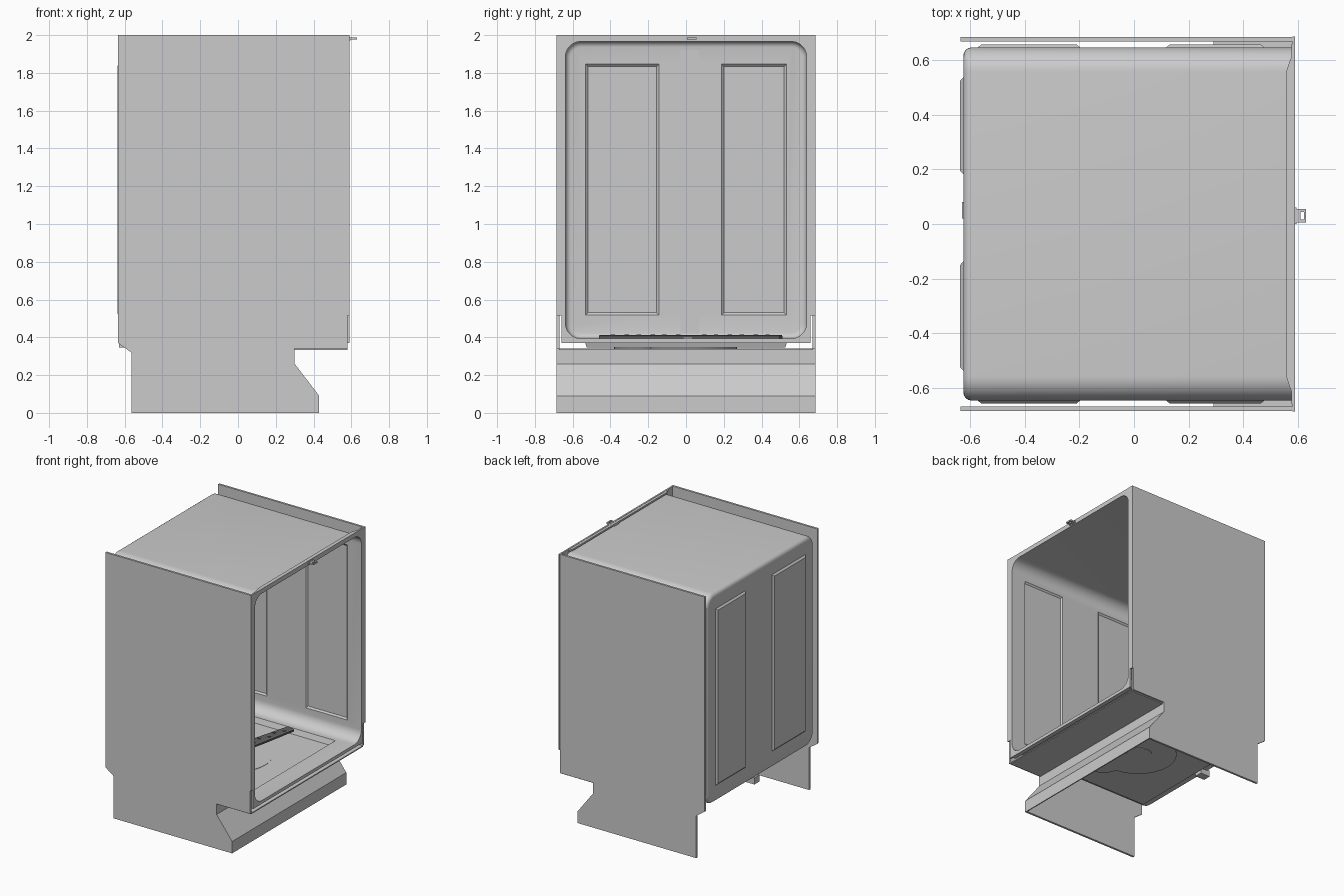
import bpy, bmesh, math
from mathutils import Vector, Matrix

if "Cube" in bpy.data.objects:
    bpy.data.objects.remove(bpy.data.objects["Cube"])


def add_obj(name, bm, smooth=False):
    bmesh.ops.recalc_face_normals(bm, faces=bm.faces[:])
    me = bpy.data.meshes.new(name)
    bm.to_mesh(me)
    bm.free()
    ob = bpy.data.objects.new(name, me)
    bpy.context.collection.objects.link(ob)
    if smooth:
        shade(ob)
    return ob


def activate(ob):
    bpy.ops.object.select_all(action='DESELECT')
    ob.select_set(True)
    bpy.context.view_layer.objects.active = ob


def shade(ob):
    activate(ob)
    bpy.ops.object.shade_smooth_by_angle(angle=math.radians(28))


def hull(name, pts):
    bm = bmesh.new()
    for p in pts:
        bm.verts.new(p)
    bmesh.ops.convex_hull(bm, input=bm.verts[:])
    bmesh.ops.dissolve_limit(bm, angle_limit=0.005, verts=bm.verts[:], edges=bm.edges[:])
    return add_obj(name, bm)


def box(name, x0, x1, y0, y1, z0, z1):
    return hull(name, [(x, y, z) for x in (x0, x1) for y in (y0, y1) for z in (z0, z1)])


def prism(name, prof, y0, y1, axis='y'):
    """Extrude a closed profile: (x, z) along y, or (x, y) along z."""
    place = (lambda a, b, t: (a, t, b)) if axis == 'y' else (lambda a, b, t: (a, b, t))
    bm = bmesh.new()
    f = bm.faces.new([bm.verts.new(place(a, b, y0)) for a, b in prof])
    r = bmesh.ops.extrude_face_region(bm, geom=[f])
    vs = [v for v in r['geom'] if isinstance(v, bmesh.types.BMVert)]
    bmesh.ops.translate(bm, verts=vs, vec=Vector(place(0, 0, y1 - y0)))
    return add_obj(name, bm)


def cylinder(name, loc, r, h, seg=48):
    bm = bmesh.new()
    bmesh.ops.create_cone(bm, cap_ends=True, segments=seg, radius1=r, radius2=r, depth=h,
                          matrix=Matrix.Translation(loc))
    return add_obj(name, bm, True)


def boolean(ob, cutter, op):
    m = ob.modifiers.new('bool', 'BOOLEAN')
    m.operation, m.object, m.solver = op, cutter, 'EXACT'
    activate(ob)
    bpy.ops.object.modifier_apply(modifier=m.name)
    bpy.data.objects.remove(cutter, do_unlink=True)


def rounded(hy, z0, z1, r, seg=10):
    pts = []
    for i, (sy, zc) in enumerate(((1, z1 - r), (-1, z1 - r), (-1, z0 + r), (1, z0 + r))):
        for k in range(seg + 1):
            a = math.pi / 2 * (i + k / seg)
            pts.append((sy * (hy - r) + r * math.cos(a), zc + r * math.sin(a)))
    return pts


Z0, Z1, HY, R, XB, W = 0.385, 1.975, 0.647, 0.09, -0.625, 0.009


def tub_solid(o, front):
    """Rounded box with filleted back edge, shrunk by o."""
    pts, f = [], 0.03
    for x, ins in [(front, 0)] + [(XB + o + f * (1 - math.sin(a)), f * (1 - math.cos(a)))
                                  for a in (0, 0.4, 0.8, 1.2, math.pi / 2)]:
        q = o + ins
        pts += [(x, y, z) for y, z in rounded(HY - q, Z0 + q, Z1 - q, R - q)]
    return hull('tub', pts)


def pad(o, rect, base, top, to3d):
    """Tapered pressing: rect (u0,u1,v0,v1), depth along to3d's third value."""
    u0, u1, v0, v1 = rect
    pts = []
    for d, ins in ((base - 0.02, 0), (base, 0), (top - o, 0.015)):
        q = ins + o * 0.6
        pts += [to3d(u, v, d) for u in (u0 + q, u1 - q) for v in (v0 + q, v1 - q)]
    return hull('pad', pts)


# Pressed panels in the back, sides and floor of the tub
pads = [((-0.54, -0.135, 0.51, 1.855), -XB - 0.002, 0.637, lambda u, v, d: (-d, u, v)),
        ((0.18, 0.54, 0.51, 1.855), -XB - 0.002, 0.637, lambda u, v, d: (-d, u, v)),
        ((-0.54, 0.45, -0.54, 0.54), -Z0 - 0.002, -0.346, lambda u, v, d: (u, v, -d))]
for s in (1, -1):
    for xr in ((-0.575, -0.195), (0.115, 0.48)):
        pads.append(((*xr, 0.51, 1.855), HY - 0.002, 0.657,
                     lambda u, v, d, s=s: (u, s * d, v)))

# Sheet tub, open to +x
tub = tub_solid(0, 0.583)
for p in pads:
    boolean(tub, pad(0, *p), 'UNION')
boolean(tub, tub_solid(W, 0.7), 'DIFFERENCE')
for rect, base, top, fn in pads:
    boolean(tub, pad(W, rect, base - W, top, fn), 'DIFFERENCE')
shade(tub)

# Front frame around the opening
frame = box('front_frame', 0.577, 0.589, -0.66, 0.66, 0.37, 2.0)
hole = rounded(HY - W, Z0 + W, Z1 - W, R - W)
boolean(frame, hull('hole', [(x, y, z) for x in (0.5, 0.7) for y, z in hole]), 'DIFFERENCE')
shade(frame)

# Return lip along the top of the frame, tapering at the corners
prism('frame_top_lip', [(0.589, -0.65), (0.589, 0.65), (0.558, 0.56), (0.558, -0.56)],
      1.985, 1.998, 'z')
box('frame_bottom_lip', 0.555, 0.58, -0.64, 0.64, 0.37, 0.378)

# Outer side panels with folded front flanges
side = [(-0.635, 2), (0.58, 2), (0.58, 0.34), (0.30, 0.34), (0.30, 0.26), (0.43, 0.09),
        (0.43, 0), (-0.565, 0), (-0.565, 0.32), (-0.635, 0.37)]
for s, n in ((1, 'rear'), (-1, 'near')):
    prism('side_panel_' + n, side, s * 0.669, s * 0.685)
    box('side_flange_' + n, 0.58, 0.59, s * 0.657, s * 0.686, 0.515, 2.0)

# Folded kick plate: top shelf, riser, slope and toe
t = 0.008
prism('kick_plate', [(0.58, 0.34), (0.30 - t, 0.34), (0.30 - t, 0.257), (0.43 - t, 0.087),
                     (0.43 - t, 0), (0.43, 0), (0.43, 0.09), (0.30, 0.26),
                     (0.30, 0.34 - t), (0.58, 0.34 - t)], -0.672, 0.672)

# Water duct on the inside of the back wall
box('back_duct', XB + W - 0.003, XB + W + 0.006, -0.03, 0.07, 0.42, 1.92)

# Sump discs under and inside the floor
cylinder('sump_ring', (-0.04, 0, 0.348), 0.27, 0.018)
cylinder('sump_cap', (-0.04, 0.01, 0.344), 0.09, 0.016)
cylinder('sump_side_disc', (0.06, -0.26, 0.347), 0.12, 0.014)
cylinder('spray_pedestal', (-0.02, 0.02, 0.375), 0.05, 0.05, 32)

# Spray arm with a row of nozzles
arm = hull('spray_arm', [(x * k, y * k2, z) for z, k in ((0.393, 1), (0.406, 1), (0.412, 0.7))
                         for x, y, k2 in ((0.045, 0.2, 1), (-0.045, 0.2, 1), (0.045, -0.2, 1),
                                          (-0.045, -0.2, 1), (0.035, 0.49, 1), (-0.035, 0.49, 1),
                                          (0.035, -0.49, 1), (-0.035, -0.49, 1))])
nozzles = []
for i in range(-6, 7):
    if i:
        nozzles.append(cylinder('spray_nozzle', (0.012 * (-1) ** i, i * 0.07, 0.412), 0.012, 0.008, 12))
dark = bpy.data.materials.new('dark_plastic')
dark.diffuse_color = (0.12, 0.12, 0.12, 1)
dark.use_nodes = True
dark.node_tree.nodes["Principled BSDF"].inputs["Base Color"].default_value = dark.diffuse_color
turn = Matrix.Translation((-0.02, 0.025, 0)) @ Matrix.Rotation(math.radians(-13), 4, 'Z')
for ob in [arm] + nozzles:
    ob.data.transform(turn)
    ob.data.materials.append(dark)

# Door latch loop at the top, and drain bracket at the back
latch = box('door_latch', 0.56, 0.63, 0.005, 0.055, 1.977, 1.988)
boolean(latch, box('slot', 0.61, 0.622, 0.016, 0.044, 1.9, 2.1), 'DIFFERENCE')
box('latch_base', 0.57, 0.595, 0.0, 0.06, 1.972, 1.99)
box('drain_bracket', -0.63, -0.55, 0.02, 0.08, 0.345, 0.395)
